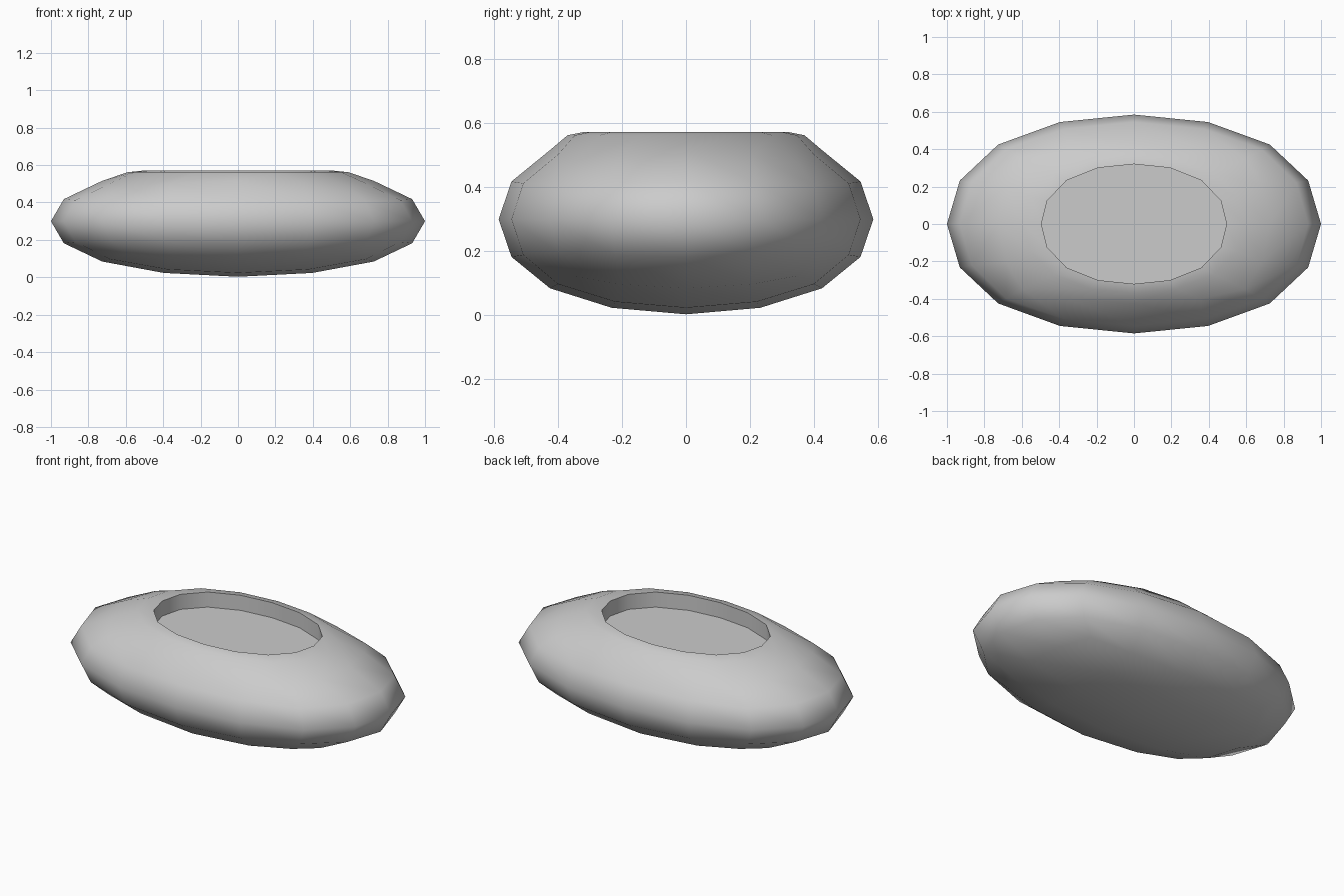
import bpy, bmesh, math

if "Cube" in bpy.data.objects:
    bpy.data.objects.remove(bpy.data.objects["Cube"])

HALF = (1.0, 0.585, 0.297)   # half sizes of the pebble body
MID_Z = 0.30

# Rounded body: subdivided cube
bpy.ops.mesh.primitive_cube_add(size=2)
obj = bpy.context.object
obj.name = "rounded_dish"
mod = obj.modifiers.new("round", 'SUBSURF')
mod.levels = 2
bpy.ops.object.modifier_apply(modifier=mod.name)

bm = bmesh.new()
bm.from_mesh(obj.data)
r = max(v.co.x for v in bm.verts)

# Open the top patch
top = [f for f in bm.faces
       if (c := f.calc_center_median()).z > max(abs(c.x), abs(c.y))]
bmesh.ops.delete(bm, geom=top, context='FACES')

# Stretch to size
for v in bm.verts:
    v.co = [v.co[i] / r * HALF[i] for i in range(3)]
    v.co.z += MID_Z

# Opening border, sorted around the centre
border = [v for v in bm.verts if v.is_boundary]
border.sort(key=lambda v: math.atan2(v.co.y / HALF[1], v.co.x) % (2 * math.pi - 1e-4))
n = len(border)


def ring(rx, ry, z):
    """Slightly squared oval with one vertex for each border vertex."""
    out = []
    for b in border:
        a = round(math.atan2(b.co.y / HALF[1], b.co.x) * n / (2 * math.pi)) * 2 * math.pi / n
        k = 1 + 0.03 * math.sin(2 * a) ** 2
        out.append(bm.verts.new((rx * k * math.cos(a), ry * k * math.sin(a), z)))
    return out


def bridge(lo, hi):
    for i in range(n):
        j = (i + 1) % n
        bm.faces.new((lo[i], lo[j], hi[j], hi[i]))


# Shoulder, rim, recess wall and floor
shoulder = ring(0.59, 0.37, 0.562)
rim = ring(0.495, 0.32, 0.572)
floor = ring(0.495, 0.32, 0.483)
bridge(border, shoulder)
bridge(shoulder, rim)
bridge(rim, floor)
bm.faces.new(floor)

# Smooth shading with sharp recess edges
bmesh.ops.recalc_face_normals(bm, faces=bm.faces)
for f in bm.faces:
    f.smooth = True
for loop in (rim, floor):
    for i in range(n):
        bm.edges.get((loop[i], loop[(i + 1) % n])).smooth = False

bm.to_mesh(obj.data)
bm.free()
